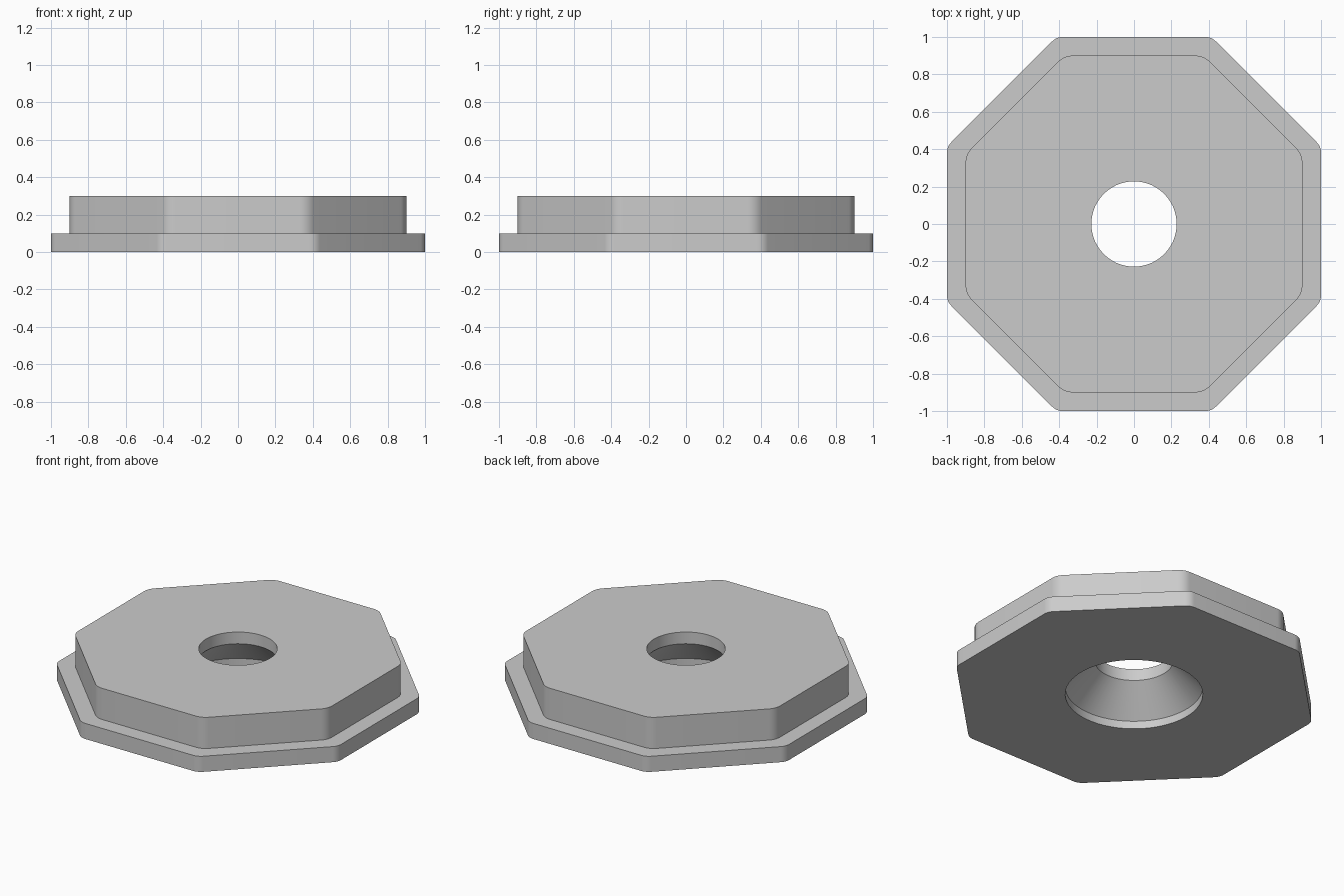
import bpy, bmesh
from math import radians, cos, sin, pi

cube = bpy.data.objects.get("Cube")
if cube:
    bpy.data.objects.remove(cube, do_unlink=True)

SIDES, STEPS = 8, 8          # octagon corners, points per rounded corner
HALF = pi / SIDES

grey = bpy.data.materials.new("plain_grey")
grey.use_nodes = True
grey.diffuse_color = (0.6, 0.6, 0.6, 1)
grey.node_tree.nodes["Principled BSDF"].inputs["Base Color"].default_value = (0.6, 0.6, 0.6, 1)


def octagon(apothem, fillet):
    """Octagon outline with filleted corners."""
    points = []
    centre = (apothem - fillet) / cos(HALF)
    for k in range(SIDES):
        corner = HALF * (2 * k + 1)
        for j in range(STEPS):
            a = corner + HALF * (2 * j / (STEPS - 1) - 1)
            points.append((centre * cos(corner) + fillet * cos(a),
                           centre * sin(corner) + fillet * sin(a)))
    return points


def circle(radius):
    """Circle whose points pair up with those of the octagon."""
    count = SIDES * STEPS
    start = HALF - (STEPS - 1) * pi / count
    return [(radius * cos(start + 2 * pi * i / count),
             radius * sin(start + 2 * pi * i / count)) for i in range(count)]


flange, body = octagon(1.0, 0.08), octagon(0.9, 0.1)
wide, narrow = circle(0.4), circle(0.228)

# Closed loop of rings: flange, raised body, then down the countersunk bore
rings = [(flange, 0), (flange, 0.1), (body, 0.1), (body, 0.3),
         (narrow, 0.3), (narrow, 0.225), (wide, 0.05), (wide, 0)]

bm = bmesh.new()
loops = [[bm.verts.new((x, y, z)) for x, y in outline] for outline, z in rings]
for n, low in enumerate(loops):
    high = loops[(n + 1) % len(loops)]
    for i in range(len(low)):
        j = (i + 1) % len(low)
        bm.faces.new((low[i], low[j], high[j], high[i]))
bmesh.ops.recalc_face_normals(bm, faces=bm.faces)

mesh = bpy.data.meshes.new("stepped_plate")
bm.to_mesh(mesh)
bm.free()
mesh.materials.append(grey)
plate = bpy.data.objects.new("stepped_plate", mesh)
bpy.context.collection.objects.link(plate)

# Smooth fillets and bore, sharp rims
bpy.ops.object.select_all(action="DESELECT")
plate.select_set(True)
bpy.context.view_layer.objects.active = plate
bpy.ops.object.shade_smooth_by_angle(angle=radians(30))
